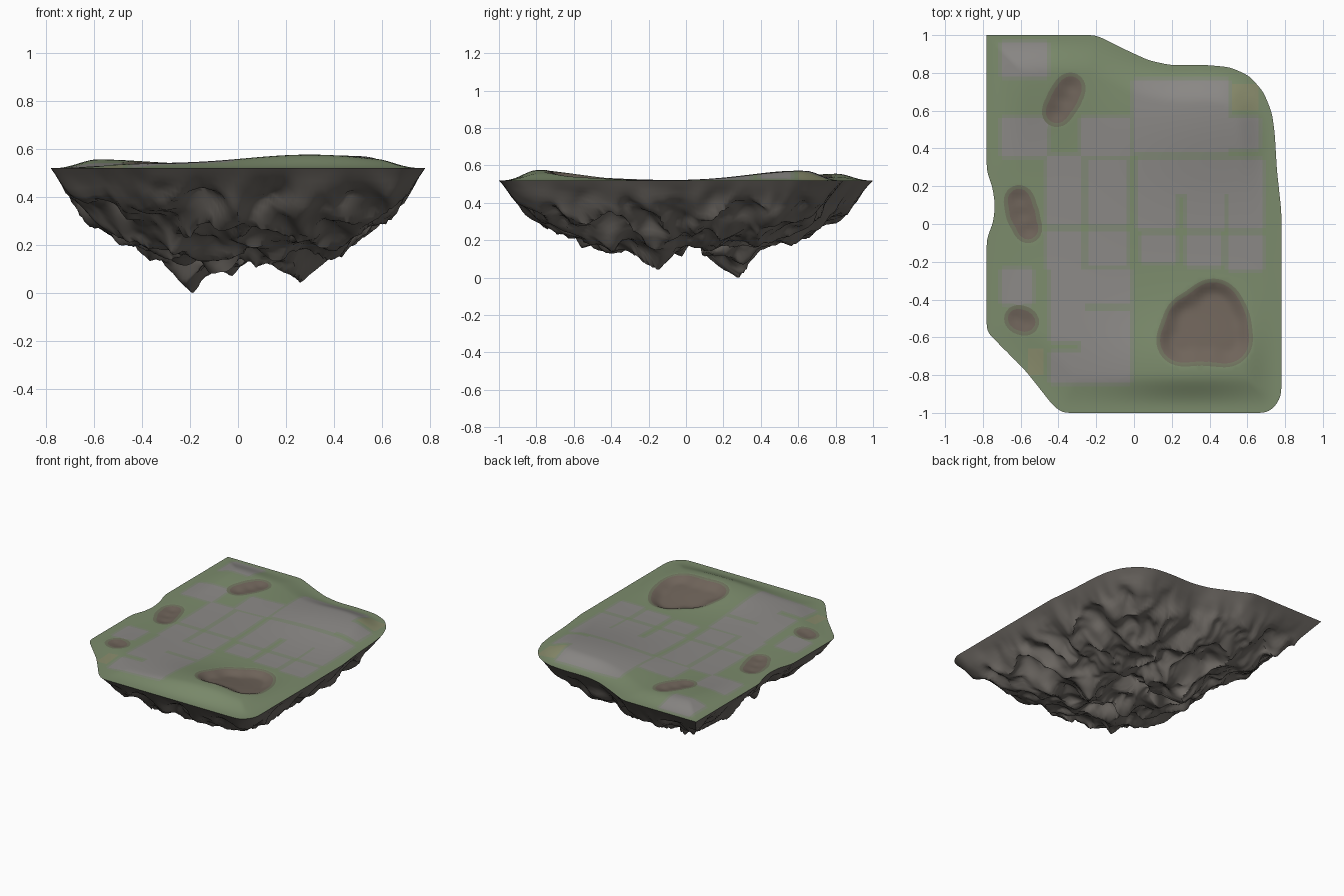
import bpy, math
from mathutils import Vector, noise, kdtree
from mathutils.geometry import delaunay_2d_cdt

if "Cube" in bpy.data.objects:
    bpy.data.objects.remove(bpy.data.objects["Cube"])

STEP, RIM = 0.02, 0.52

# Island outline, counter-clockwise from the back left corner
OUTLINE = [(-.78, 1), (-.78, .28), (-.75, .2), (-.735, .1), (-.745, .01), (-.78, -.08),
           (-.78, -.57), (-.69, -.66), (-.58, -.77), (-.5, -.87), (-.43, -.96), (-.38, -1),
           (.7, -1), (.745, -.97), (.78, -.91), (.78, .07), (.757, .28), (.745, .48),
           (.73, .59), (.685, .7), (.61, .785), (.51, .83), (.38, .842), (.2, .84),
           (.08, .865), (-.05, .925), (-.2, 1)]
# Paved plots: x0, y0, x1, y1
PAVING = [(-.7, .78, -.46, .96), (-.7, .36, -.46, .56), (-.28, .36, -.02, .56),
          (-.46, 0, -.28, .36), (-.24, 0, -.04, .34), (-.46, -.24, -.28, -.04),
          (-.24, -.22, -.04, -.04), (-.44, -.42, -.02, -.24), (-.44, -.62, -.02, -.42),
          (-.28, -.84, -.02, -.62), (-.44, -.84, -.28, -.68), (-.7, -.42, -.54, -.24),
          (0, .38, .5, .76), (.5, .4, .66, .56), (.02, -.02, .22, .34), (.28, -.02, .48, .34),
          (.5, -.02, .68, .34), (.04, .16, .68, .34), (.04, -.2, .22, -.06),
          (.28, -.22, .46, -.06), (.5, -.24, .68, -.06)]
LANES = [(-.26, -.46, -.02, -.42)]
SAND = [(.52, .6, .66, .74), (-.56, -.8, -.48, -.66)]
# Pits as blended circles (x, y, radius), with a depth
PITS = [([(.25, -.62, .11), (.49, -.62, .115), (.42, -.44, .13), (.3, -.51, .12), (.47, -.52, .12),
          (.37, -.6, .12)], .035),
        ([(-.335, .725, .055), (-.37, .66, .06), (-.41, .59, .055)], .016),
        ([(-.61, .13, .055), (-.59, .05, .06), (-.56, -.03, .05)], .016),
        ([(-.62, -.5, .045), (-.57, -.52, .045)], .014)]
# Gentle hills: x, y, spread x, spread y, height
HILLS = [(.3, -.76, .45, .28, .056), (.4, .6, .5, .36, .052),
         (-.6, .85, .35, .35, .036), (-.4, -.6, .3, .35, .015)]


def smooth(t):
    t = min(1, max(0, t))
    return t * t * (3 - 2 * t)


def resample(pts, step):
    out = []
    for a, b in zip(pts, pts[1:] + pts[:1]):
        a, b = Vector(a), Vector(b)
        n = max(1, round((b - a).length / step))
        out += [a.lerp(b, i / n) for i in range(n)]
    for _ in range(3):  # round gentle bends, keep the square corner
        out = out[:1] + [(a + b * 2 + c) / 4 for a, b, c in
                         zip(out, out[1:], out[2:] + out[:1])]
    return out


def inside(p, rects):
    return any(x0 < p.x < x1 and y0 < p.y < y1 for x0, y0, x1, y1 in rects)


def pit_distance(p, circles, k=.025):
    d = [math.hypot(p.x - x, p.y - y) - r for x, y, r in circles]
    m = min(d)
    return m - k * math.log(sum(math.exp((m - e) / k) for e in d))


def nearest_pit(p):
    return min(pit_distance(p, circles) for circles, _ in PITS)


def material(name, rgb):
    m = bpy.data.materials.new(name)
    m.diffuse_color = (*rgb, 1)
    m.use_nodes = True
    m.node_tree.nodes["Principled BSDF"].inputs["Base Color"].default_value = m.diffuse_color
    return m


def make_object(name, verts, faces, mats, angle):
    me = bpy.data.meshes.new(name)
    me.from_pydata(verts, [], faces)
    for m in mats:
        me.materials.append(m)
    me.polygons.foreach_set("use_smooth", [True] * len(me.polygons))
    me.set_sharp_from_angle(angle=math.radians(angle))
    ob = bpy.data.objects.new(name, me)
    bpy.context.collection.objects.link(ob)
    return ob


rim = resample(OUTLINE, STEP)
n = len(rim)
tree = kdtree.KDTree(n)
for i, p in enumerate(rim):
    tree.insert((p.x, p.y, 0), i)
tree.balance()


def edge_distance(p):
    return tree.find((p.x, p.y, 0))[2]


def ground(p):
    hill = sum(h * math.exp(-((p.x - x) / sx) ** 2 - ((p.y - y) / sy) ** 2)
               for x, y, sx, sy, h in HILLS)
    z = RIM + hill * smooth((edge_distance(p) - .02) / .18)
    for circles, depth in PITS:
        z -= depth * smooth((.02 - pit_distance(p, circles)) / .09)
    return z


def snap_to_pit(p):
    """Pull grid points onto the pit edges so the soil has a clean border."""
    d, e = nearest_pit(p), .001
    if -.01 < d < .03:
        g = Vector((nearest_pit(p + Vector((e, 0))) - d, nearest_pit(p + Vector((0, e))) - d))
        return p + g.normalized() * ((0 if d < .01 else .02) - d)
    return p


# Grassy top: grid triangulated inside the outline, then raised
grid = [Vector((i * STEP, j * STEP)) for i in range(-39, 40) for j in range(-50, 51)]
grid = [snap_to_pit(p) for p in grid if edge_distance(p) > .012]
flat, _, tris, *_ = delaunay_2d_cdt(rim + grid, [], [list(range(n))], 1, 1e-5)
mats = [material("grass", (.2, .26, .15)), material("paving", (.26, .25, .24)),
        material("soil", (.16, .128, .103)), material("soil_rim", (.165, .175, .115)),
        material("sand", (.25, .26, .15)), material("worn_edge", (.22, .25, .185))]
top = make_object("ground_top", [(p.x, p.y, ground(p)) for p in flat], tris, mats, 60)
for f in top.data.polygons:
    c = f.center
    d = nearest_pit(c)
    paved = inside(c, PAVING) and not inside(c, LANES)
    fringe = any(inside(c.xy + Vector(o), PAVING) for o in ((.02, 0), (-.02, 0), (0, .02), (0, -.02)))
    f.material_index = (2 if d < 0 else 3 if d < .02 else 4 if inside(c, SAND)
                        else 1 if paved else 5 if fringe else 0)

# Rocky underside: shrinking rings of the outline, lowered and roughened
PROFILE = [(0, .13), (.2, .14), (.4, .165), (.6, .225), (.8, .33), (.9, .41), (1, RIM)]
# Hanging crags (and hollows when negative): x, y, radius x, radius y, drop
CRAGS = [(-.17, .27, .24, .15, .13), (.26, -.15, .2, .13, .09), (-.1, -.2, .16, .12, .06),
         (.05, .02, .5, .07, -.06), (.1, .1, .07, .4, -.05), (.1, .6, .4, .15, .04),
         (-.25, -.5, .2, .15, .04), (.4, -.4, .15, .2, .03), (-.6, 0, .12, .5, -.05)]


def profile(s):
    for (a, za), (b, zb) in zip(PROFILE, PROFILE[1:]):
        if s <= b:
            return za + (zb - za) * (s - a) / (b - a)
    return RIM


def rock(p, s):
    q = Vector((p.x, p.y, 4.7))
    fade = smooth((1 - s) / .18)
    warp = noise.noise_vector(q * 2.5) * .3
    ridge = abs(noise.noise(q * 4.5 + warp)) * .14 - .035
    fine = noise.noise(q * 9 + warp) * .05 + (abs(noise.noise(q * 15)) - .2) * .03
    crag = sum(h * math.exp(-2 * (((p.x - x) / rx) ** 2 + ((p.y - y) / ry) ** 2))
               for x, y, rx, ry, h in CRAGS)
    z = profile(s) + fade * (ridge + fine - crag)
    shift = noise.noise_vector(Vector((p.x * 6, p.y * 6, z * 9))) * .03 * fade
    return Vector((p.x + shift.x, p.y + shift.y, z))


RINGS = 44
verts = [Vector((p.x, p.y, RIM)) for p in rim]
for k in range(1, RINGS):
    s = 1 - k / RINGS
    verts += [rock(p * s, s) for p in rim]
low = min(v.z for v in verts)
for v in verts:
    v.z = RIM - (RIM - v.z) * RIM / (RIM - low)
faces = []
for k in range(RINGS - 1):
    for i in range(n):
        j = (i + 1) % n
        faces.append((k * n + i, (k + 1) * n + i, (k + 1) * n + j, k * n + j))
last = (RINGS - 1) * n
verts.append(sum(verts[last:], Vector()) / n)
faces += [(last + i, last + n, last + (i + 1) % n) for i in range(n)]
make_object("rock_underside", verts, faces, [material("rock", (.16, .145, .13))], 45)
